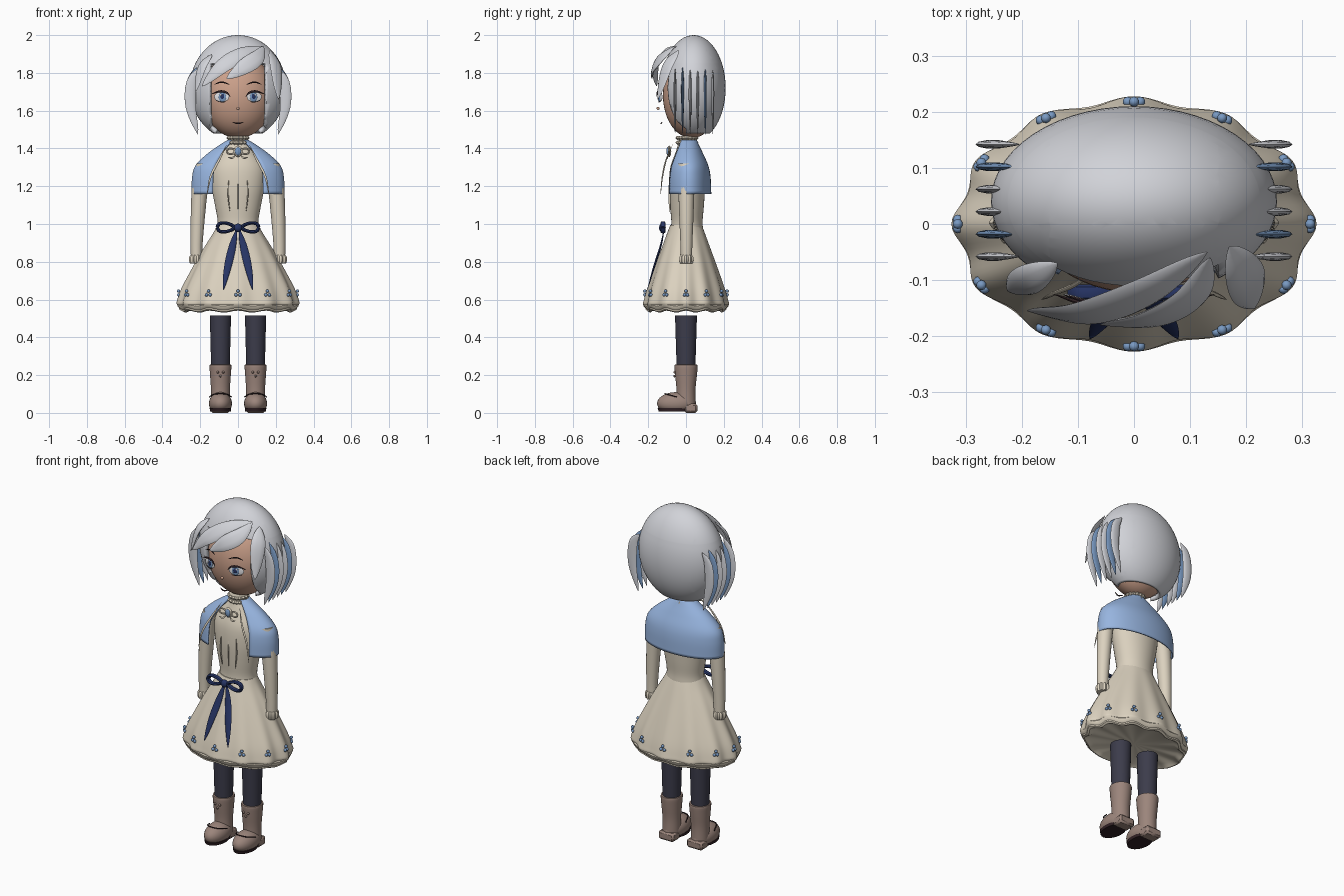
import bpy, bmesh, math
from math import sin, cos, pi, radians
from mathutils import Vector, Matrix

cube = bpy.data.objects.get("Cube")
if cube:
    bpy.data.objects.remove(cube, do_unlink=True)


def material(name, rgb):
    m = bpy.data.materials.new(name)
    m.use_nodes = True
    m.diffuse_color = (*rgb, 1)
    m.node_tree.nodes["Principled BSDF"].inputs["Base Color"].default_value = (*rgb, 1)
    return m


SILVER = material("silver_hair", (0.64, 0.65, 0.69))
CREAM = material("cream_cloth", (0.71, 0.64, 0.52))
BLUE = material("light_blue_cloth", (0.31, 0.46, 0.74))
ACCENT = material("accent_blue", (0.19, 0.32, 0.54))
SKIN = material("skin", (0.61, 0.36, 0.26))
NAVY = material("navy_ribbon", (0.02, 0.035, 0.13))
TIGHTS = material("charcoal_tights", (0.045, 0.045, 0.07))
LEATHER = material("brown_leather", (0.33, 0.235, 0.2))
DARK = material("dark_lines", (0.03, 0.015, 0.018))
WHITE = material("eye_white", (0.85, 0.85, 0.88))
made = []


def finish(name, mat, bm):
    bmesh.ops.recalc_face_normals(bm, faces=bm.faces)
    mesh = bpy.data.meshes.new(name)
    bm.to_mesh(mesh)
    bm.free()
    mesh.materials.append(mat)
    ob = bpy.data.objects.new(name, mesh)
    bpy.context.scene.collection.objects.link(ob)
    made.append(ob)
    return ob


def spline(pts, n=6):
    """Smooth curve through the given tuples."""
    p = [Vector(q) for q in pts]
    p = [2 * p[0] - p[1]] + p + [2 * p[-1] - p[-2]]
    out = []
    for a, b, c, d in zip(p, p[1:], p[2:], p[3:]):
        for k in range(n):
            t = k / n
            out.append(0.5 * (2 * b + (c - a) * t + (2 * a - 5 * b + 4 * c - d) * t * t
                              + (3 * b - a - 3 * c + d) * t ** 3))
    return out + [p[-2]]


def loft(name, mat, sections, closed=True, caps=True):
    bm = bmesh.new()
    rows = [[bm.verts.new(p) for p in s] for s in sections]
    n = len(rows[0])
    for lo, hi in zip(rows, rows[1:]):
        for i in range(n if closed else n - 1):
            j = (i + 1) % n
            bm.faces.new((lo[i], lo[j], hi[j], hi[i]))
    if caps:
        bm.faces.new(rows[0])
        bm.faces.new(rows[-1])
    return finish(name, mat, bm)


def turned(name, mat, profile, cx=0, cy=0, seg=40, n=4):
    """Elliptical rings (z, rx, ry) stacked along z."""
    return loft(name, mat, [[(cx + rx * cos(2 * pi * i / seg), cy + ry * sin(2 * pi * i / seg), z)
                             for i in range(seg)] for z, rx, ry in spline(profile, n)])


def strand(name, mat, pts, w, t, normal, leaf=True, n=6, seg=10):
    """Flat tube along a path; leaf strands taper at both ends."""
    path = spline(pts, n)
    rows = []
    for i, c in enumerate(path):
        tan = (path[min(i + 1, len(path) - 1)] - path[max(i - 1, 0)]).normalized()
        nor = Vector(normal(c) if callable(normal) else normal)
        nor = (nor - tan * nor.dot(tan)).normalized()
        side = tan.cross(nor)
        k = max(0.04, sin(pi * i / (len(path) - 1)) ** 0.7) if leaf else 1
        rows.append([c + side * w * k * cos(2 * pi * a / seg) + nor * t * k * sin(2 * pi * a / seg)
                     for a in range(seg)])
    return loft(name, mat, rows)


def ball(name, mat, loc, size, turn=0, seg=20):
    bm = bmesh.new()
    bmesh.ops.create_uvsphere(bm, u_segments=seg, v_segments=max(6, seg // 2), radius=1)
    bm.transform(Matrix.Translation(loc) @ Matrix.Rotation(turn, 4, "Z") @ Matrix.Diagonal((*size, 1)))
    return finish(name, mat, bm)


def box(name, mat, loc, size):
    bm = bmesh.new()
    bmesh.ops.create_cube(bm, size=1)
    bm.transform(Matrix.Translation(loc) @ Matrix.Diagonal((*size, 1)))
    ob = finish(name, mat, bm)
    ob.modifiers.new("round", "BEVEL").width = 0.01
    return ob


FRONT = (0, -1, 0)

# Head
ball("head", SKIN, (0, 0.03, 1.68), (0.19, 0.152, 0.225), seg=48)

# Hair cap with an opening for the face
HAIR = Vector((0, 0.04, 1.72))
bm = bmesh.new()
bmesh.ops.create_uvsphere(bm, u_segments=56, v_segments=32, radius=1)
bm.transform(Matrix.Translation(HAIR) @ Matrix.Diagonal((0.255, 0.17, 0.28, 1)))
for co, no in (((0.15, 0, 0), (1, 0, 0)), ((-0.15, 0, 0), (1, 0, 0)), ((0, 0, 1.85), (0, 0, 1)),
               ((0, 0, 1.48), (0, 0, 1)), ((0, 0, 0), (0, 1, 0))):
    bmesh.ops.bisect_plane(bm, geom=bm.verts[:] + bm.edges[:] + bm.faces[:], plane_co=co, plane_no=no)
gone = []
for f in bm.faces:
    c = f.calc_center_median()
    if c.z < 1.48 or (abs(c.x) < 0.15 and c.y < 0 and c.z < 1.85):
        gone.append(f)
bmesh.ops.delete(bm, geom=gone, context="FACES")
cap = finish("hair_cap", SILVER, bm)
solid = cap.modifiers.new("thickness", "SOLIDIFY")
solid.thickness, solid.offset = 0.025, -1


def outward(c):
    d = c - HAIR
    return (d.x / 0.255, d.y / 0.17, d.z / 0.28)


# Fringe locks
for name, w, pts in (
        ("fringe_long", 0.045, ((0.13, -0.05, 1.94), (0.02, -0.12, 1.9), (-0.09, -0.16, 1.83), (-0.19, -0.155, 1.73))),
        ("fringe_middle", 0.045, ((0.135, -0.06, 1.94), (0.1, -0.13, 1.88), (0.03, -0.17, 1.83), (-0.06, -0.18, 1.77))),
        ("fringe_left", 0.04, ((0.17, -0.04, 1.92), (0.2, -0.1, 1.83), (0.215, -0.15, 1.66))),
        ("fringe_right", 0.03, ((-0.137, -0.07, 1.9), (-0.19, -0.1, 1.83), (-0.225, -0.12, 1.7)))):
    strand(name, SILVER, pts, w, 0.01, outward, n=10)

# Side locks, some tinted
for s in (-1, 1):
    for k in range(6):
        y = -0.058 + 0.04 * k
        top = 1.85 - 0.012 * abs(k - 2)
        strand("side_lock", ACCENT if k in (1, 4) else SILVER,
               ((s * 0.205, y, top), (s * 0.245, y, 1.75), (s * 0.25, y, 1.62), (s * 0.212, y, 1.475)),
               0.03, 0.008, (0, 1, 0))

# Face
for s in (-1, 1):
    turn = s * radians(18)

    def face(dx, dz, out):
        return (s * (0.086 + dx), -0.138 + dx * 0.3 - out, 1.673 + dz)

    ball("eye_white", WHITE, face(0, 0, 0), (0.042, 0.004, 0.027), turn, 24)
    ball("iris", ACCENT, face(-0.003, 0, 0.003), (0.021, 0.004, 0.026), turn)
    ball("pupil", NAVY, face(-0.003, 0.002, 0.006), (0.011, 0.003, 0.014), turn)
    ball("eye_glint", WHITE, face(0.006, 0.011, 0.009), (0.005, 0.002, 0.006), turn, 10)
    strand("upper_lash", DARK, (face(-0.045, 0, 0.004), face(-0.025, 0.023, 0.006),
                                face(0.012, 0.029, 0.006), face(0.058, 0.014, 0.004)), 0.006, 0.004, FRONT)
    strand("lower_lash", DARK, (face(-0.025, -0.024, 0.004), face(0, -0.028, 0.004),
                                face(0.035, -0.018, 0.004)), 0.002, 0.002, FRONT)
    strand("eyebrow", DARK, (face(-0.045, 0.064, 0), face(0, 0.078, 0), face(0.04, 0.066, 0)),
           0.004, 0.003, FRONT)
ball("nose", SKIN, (0, -0.148, 1.612), (0.009, 0.008, 0.008), 0, 12)
strand("mouth", DARK, ((-0.03, -0.125, 1.54), (0, -0.133, 1.532), (0.03, -0.125, 1.54)), 0.004, 0.003, FRONT)

# Dress top and collar
turned("bodice", CREAM, ((0.97, 0.11, 0.085), (1.02, 0.108, 0.083), (1.1, 0.122, 0.09), (1.2, 0.14, 0.095),
                         (1.3, 0.14, 0.088), (1.38, 0.09, 0.06), (1.43, 0.05, 0.045), (1.46, 0.046, 0.042)), cy=0.005)
for z in (1.43, 1.455):
    loft("collar_frill", CREAM, [[(r * (1 + 0.06 * cos(i * pi / 2)) * cos(i * pi / 32),
                                   0.005 + r * (1 + 0.06 * cos(i * pi / 2)) * sin(i * pi / 32), z + dz)
                                  for i in range(64)] for dz, r in ((-0.012, 0.046), (0, 0.058), (0.01, 0.052))])
for x in (-0.052, 0, 0.052):
    strand("bodice_seam", CREAM, ((x * 0.8, -0.085, 1.06), (x, -0.088, 1.15), (x * 0.95, -0.087, 1.24)),
           0.003, 0.006, FRONT)

# Capelet, open at the front
gap = radians(33)
cape_rows = []
for z, rx, ry in spline(((1.16, 0.247, 0.122), (1.25, 0.243, 0.118), (1.31, 0.225, 0.106),
                         (1.37, 0.165, 0.08), (1.42, 0.095, 0.056), (1.445, 0.055, 0.045))):
    angles = [-pi / 2 + gap + (2 * pi - 2 * gap) * i / 48 for i in range(49)]
    cape_rows.append([(rx * cos(a), 0.012 + ry * sin(a), z) for a in angles])
cape = loft("capelet", BLUE, cape_rows, closed=False, caps=False)
cape.modifiers.new("thickness", "SOLIDIFY").thickness = 0.008

# Neck bow with a gem, and hanging cords
ball("brooch_frame", CREAM, (0, -0.088, 1.385), (0.024, 0.01, 0.03))
ball("brooch_gem", ACCENT, (0, -0.096, 1.385), (0.016, 0.008, 0.022))
for s in (-1, 1):
    loop = [(s * (0.038 + 0.022 * cos(a * pi / 4)), -0.09, 1.385 + 0.015 * sin(a * pi / 4)) for a in range(9)]
    strand("neck_bow_loop", CREAM, loop, 0.005, 0.005, FRONT, False, 3, 6)
    strand("neck_bow_tail", CREAM, ((s * 0.01, -0.09, 1.37), (s * 0.03, -0.1, 1.35), (s * 0.055, -0.1, 1.355)),
           0.005, 0.004, FRONT)
    strand("cape_cord", CREAM, ((s * 0.06, -0.07, 1.42), (s * 0.1, -0.105, 1.34), (s * 0.145, -0.125, 1.25),
                                (s * 0.165, -0.135, 1.15)), 0.006, 0.004, FRONT)

# Sleeves with frilled cuffs
for s in (-1, 1):
    loft("sleeve", CREAM, [[(s * x + r * cos(a * pi / 10), 0.002 + r * sin(a * pi / 10), z) for a in range(20)]
                           for x, z, r in spline(((0.175, 1.32, 0.045), (0.2, 1.2, 0.043), (0.212, 1.05, 0.038),
                                                  (0.219, 0.9, 0.032), (0.22, 0.83, 0.03)))])
    loft("cuff", CREAM, [[(s * 0.22 + r * (1 + 0.08 * cos(a * pi / 2)) * cos(a * pi / 20),
                           0.002 + r * (1 + 0.08 * cos(a * pi / 2)) * sin(a * pi / 20), z) for a in range(40)]
                         for z, r in ((0.835, 0.03), (0.825, 0.036), (0.805, 0.036), (0.79, 0.032))])


# Scalloped skirt with a layered hem
def skirt_ring(z, rx, ry, wave, dip=0, seg=144):
    out = []
    for i in range(seg):
        a = 2 * pi * i / seg
        k = 1 + wave * cos(12 * a)
        out.append((rx * k * cos(a), ry * k * sin(a), z + dip * cos(12 * a)))
    return out


loft("skirt", CREAM, [skirt_ring(z, rx, ry, 0.03 * (1 - z) / 0.4) for z, rx, ry in spline(
    ((0.995, 0.108, 0.083), (0.95, 0.132, 0.1), (0.86, 0.187, 0.132), (0.76, 0.242, 0.167),
     (0.66, 0.292, 0.2), (0.6, 0.312, 0.216), (0.575, 0.314, 0.22), (0.56, 0.295, 0.205)), 4)])
loft("hem_frill", CREAM, [skirt_ring(z, rx, ry, 0.025, d) for z, rx, ry, d in (
    (0.585, 0.3, 0.208, 0), (0.57, 0.315, 0.222, 0.004), (0.558, 0.312, 0.218, 0.006),
    (0.55, 0.304, 0.21, 0.006), (0.542, 0.304, 0.21, 0.006), (0.536, 0.292, 0.2, 0.005),
    (0.55, 0.26, 0.18, 0.003), (0.555, 0.02, 0.015, 0))])
for k in range(12):
    a = k * pi / 6
    for d, z in ((-0.035, 0.625), (0.035, 0.625), (0, 0.645)):
        ball("hem_flower", ACCENT, (0.314 * cos(a + d), 0.218 * sin(a + d), z), (0.009, 0.009, 0.009), 0, 10)

# Waist bow
ball("waist_bow_knot", NAVY, (0, -0.125, 0.98), (0.022, 0.018, 0.022))
for s in (-1, 1):
    loop = [(s * (0.066 + 0.045 * cos(a * pi / 4)), -0.122, 0.982 + 0.023 * sin(a * pi / 4) * (1 + 0.3 * cos(a * pi / 4)))
            for a in range(9)]
    strand("waist_bow_loop", NAVY, loop, 0.009, 0.014, FRONT, False, 4, 8)
    strand("waist_bow_tail", NAVY, ((s * 0.006, -0.115, 0.975), (s * 0.03, -0.135, 0.88), (s * 0.055, -0.17, 0.77),
                                    (s * 0.078, -0.205, 0.65)), 0.021, 0.006, (0, -1, 0.35))

# Legs and boots
for s in (-1, 1):
    x = s * 0.093
    turned("leg", TIGHTS, ((0.2, 0.048, 0.048), (0.35, 0.052, 0.053), (0.515, 0.056, 0.058)), x, seg=28)
    turned("boot_shaft", LEATHER, ((0.03, 0.05, 0.052), (0.12, 0.05, 0.05), (0.2, 0.055, 0.058),
                                   (0.25, 0.058, 0.062), (0.254, 0.05, 0.054)), x, seg=28)
    bm = bmesh.new()
    bmesh.ops.create_uvsphere(bm, u_segments=28, v_segments=18, radius=1)
    bm.transform(Matrix.Translation((x, -0.05, 0.05)) @ Matrix.Diagonal((0.061, 0.103, 0.06, 1)))
    for v in bm.verts:
        v.co.z = max(v.co.z, 0.022)
    finish("boot_foot", LEATHER, bm)
    turned("boot_sole", DARK, ((0.008, 0.055, 0.085), (0.025, 0.057, 0.09)), x, -0.06, 28, 1)
    box("boot_heel", LEATHER, (x, 0.025, 0.025), (0.1, 0.07, 0.05))
    strand("boot_strap", DARK, ((x - 0.058, -0.05, 0.085), (x - 0.03, -0.105, 0.1), (x + 0.03, -0.105, 0.1),
                                (x + 0.058, -0.05, 0.085)), 0.003, 0.003, (0, 0, 1), False)
    for dx, z in ((-0.015, 0.215), (0.015, 0.215), (0, 0.195)):
        ball("boot_stud", LEATHER, (x + dx, -0.06, z), (0.007, 0.007, 0.007), 0, 8)

# Smooth shading with crisp edges
bpy.ops.object.select_all(action="DESELECT")
for ob in made:
    ob.select_set(True)
bpy.context.view_layer.objects.active = made[0]
bpy.ops.object.shade_smooth_by_angle(angle=radians(40))
